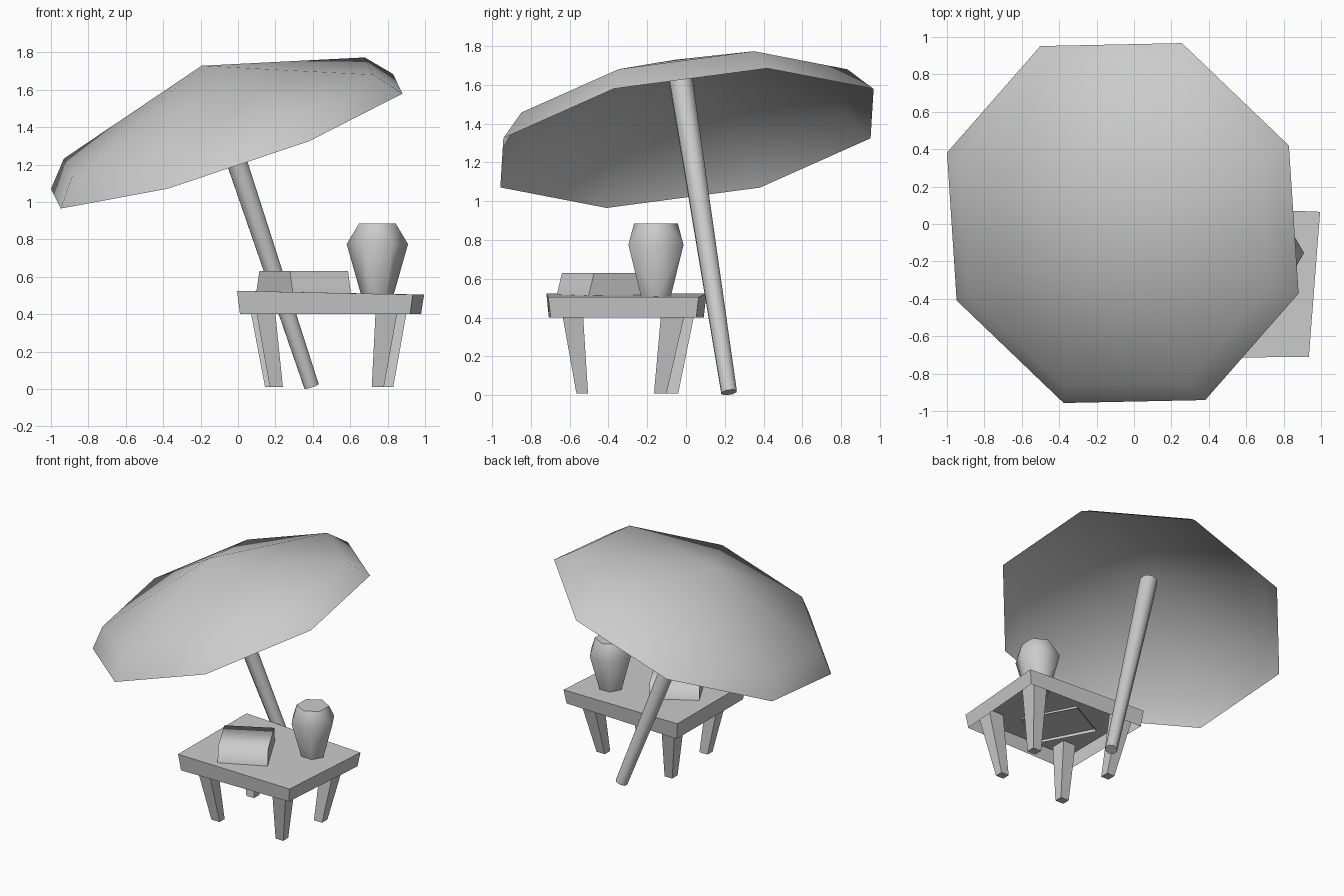
import bpy, bmesh
from math import cos, sin, pi
from mathutils import Vector, Matrix

cube = bpy.data.objects.get("Cube")
if cube:
    bpy.data.objects.remove(cube)

GREY = (0.6, 0.6, 0.6)
mat = bpy.data.materials.new("plain_grey")
mat.use_nodes = True
mat.diffuse_color = (*GREY, 1)
mat.node_tree.nodes["Principled BSDF"].inputs["Base Color"].default_value = (*GREY, 1)


def finish(name, bm, smooth=None):
    """Turn a bmesh into an object; smooth is a rule choosing the smooth faces."""
    bm.normal_update()
    for f in bm.faces:
        f.smooth = bool(smooth and smooth(f))
    me = bpy.data.meshes.new(name)
    bm.to_mesh(me)
    bm.free()
    me.materials.append(mat)
    ob = bpy.data.objects.new(name, me)
    bpy.context.collection.objects.link(ob)
    return ob


def ring(r, z, sides, turn=0.0, centre=(0, 0)):
    return [Vector((centre[0] + r * cos(turn + 2 * pi * i / sides),
                    centre[1] + r * sin(turn + 2 * pi * i / sides), z))
            for i in range(sides)]


def loft(rings, bottom=True, top=True):
    """Skin counter-clockwise rings stacked from bottom to top."""
    bm = bmesh.new()
    rows = [[bm.verts.new(p) for p in r] for r in rings]
    n = len(rows[0])
    for a, b in zip(rows, rows[1:]):
        for i in range(n):
            j = (i + 1) % n
            bm.faces.new((a[i], a[j], b[j], b[i]))
    if bottom:
        bm.faces.new(rows[0][::-1])
    if top:
        bm.faces.new(rows[-1])
    return bm, rows


def rect(x0, x1, y0, y1, z):
    return [Vector(p) for p in ((x0, y0, z), (x1, y0, z), (x1, y1, z), (x0, y1, z))]


# Tilted frame shared by canopy and pole
up = Vector((-0.333, -0.1545, 1)).normalized()
side = Vector((0.89, 0.415, 0.355)).normalized()
ahead = up.cross(side).normalized()
tilt = Matrix((ahead.cross(up), ahead, up)).transposed().to_4x4()

# Canopy: open octagonal shell with a steep skirt and shallow cone
bm, rows = loft([ring(1.044, 0, 8), ring(0.919, 0.14, 8)], False, False)
peak = bm.verts.new((0, 0, 0.43))
for a, b in zip(rows[1], rows[1][1:] + rows[1][:1]):
    bm.faces.new((a, b, peak))
bm.transform(Matrix.Translation((-0.06, 0.005, 1.325)) @ tilt)
finish("umbrella_canopy", bm, lambda f: True)

# Pole, thicker toward the canopy
bm, rows = loft([ring(0.043, 0, 8), ring(0.065, 1.78, 8)])
bm.transform(Matrix.Translation((0.393, 0.222, 0.015)) @ tilt)
finish("umbrella_pole", bm, lambda f: len(f.verts) == 4)

# Table top: slightly skewed slab, hollow underneath
top = [Vector(p) for p in ((-0.005, -0.72, 0.525), (0.935, -0.71, 0.505),
                           (0.995, 0.065, 0.505), (0.0, 0.105, 0.525))]
mid = sum(top, Vector()) / 4
low = [mid + (p - mid) * 0.968 for p in top]
for p in low:
    p.z = 0.40
finish("table_top", loft([low, top], bottom=False)[0])

# Legs: (foot extents), (extents where the leg meets the skirt)
legs = {
    "front_left_leg": ((0.715, 0.78, -0.565, -0.505), (0.735, 0.85, -0.635, -0.53)),
    "front_right_leg": ((0.17, 0.24, -0.565, -0.505), (0.10, 0.20, -0.635, -0.53)),
    "back_left_leg": ((0.76, 0.83, -0.165, -0.10), (0.79, 0.90, -0.13, -0.01)),
    "back_right_leg": ((0.145, 0.21, -0.105, -0.04), (0.07, 0.18, -0.07, 0.04)),
}
for name, (foot, skirt) in legs.items():
    head = [a + (b - a) * 1.25 for a, b in zip(foot, skirt)]
    finish(name, loft([rect(*foot, 0.01), rect(*head, 0.5)])[0])

# Book-like block: turned on the table, long sides sloping inward
k, m = Vector((0.295, -0.67, 0.5)), Vector((0.605, -0.505, 0.5))
along = (m - k).normalized()
across = Vector((-along.y, along.x, 0))
depth = across * 0.425
base = [k, m, m + depth, k + depth]
lean = [across * 0.035] * 2 + [across * -0.04] * 2
lid = [p + q + Vector((0, 0, 0.13)) for p, q in zip(base, lean)]
finish("table_block", loft([base, lid], bottom=False)[0],
       lambda f: abs(f.normal.dot(along)) < 0.5)

# Vase: six-sided, with the mouth turned half a side
bm = bmesh.new()
spot = (0.745, -0.155)
for r, z, turn in ((0.086, 0.5, 0), (0.164, 0.775, 0), (0.113, 0.885, pi / 6)):
    for p in ring(r, z, 6, turn, spot):
        bm.verts.new(p)
bmesh.ops.convex_hull(bm, input=bm.verts[:])
bmesh.ops.dissolve_limit(bm, angle_limit=0.02, verts=bm.verts[:], edges=bm.edges[:])
finish("vase", bm, lambda f: abs(f.normal.z) < 0.9)
